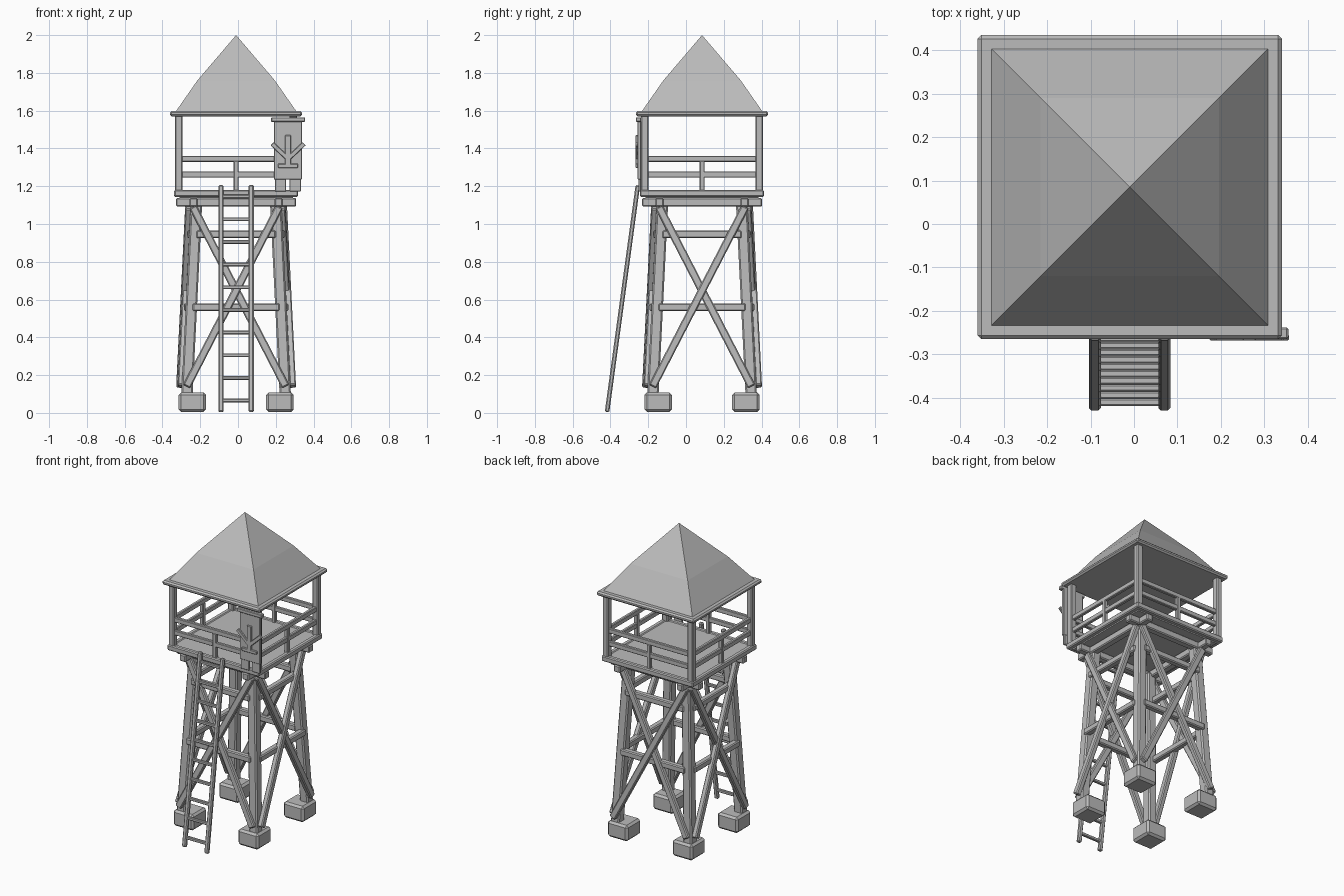
import bpy, bmesh, math
from mathutils import Vector, Matrix

cube = bpy.data.objects.get("Cube")
if cube:
    bpy.data.objects.remove(cube, do_unlink=True)

CX, CY = -0.01, 0.085          # tower axis
GREY = (0.5, 0.5, 0.5, 1.0)

mat = bpy.data.materials.new("plain grey")
mat.use_nodes = True
mat.diffuse_color = GREY
bsdf = mat.node_tree.nodes["Principled BSDF"]
bsdf.inputs["Base Color"].default_value = GREY
bsdf.inputs["Roughness"].default_value = 0.8


def add_object(name, bm, bevel=0.0):
    bmesh.ops.recalc_face_normals(bm, faces=bm.faces)
    mesh = bpy.data.meshes.new(name)
    bm.to_mesh(mesh)
    bm.free()
    mesh.materials.append(mat)
    obj = bpy.data.objects.new(name, mesh)
    bpy.context.collection.objects.link(obj)
    if bevel:
        mod = obj.modifiers.new("chamfer", 'BEVEL')
        mod.width = bevel
        mod.segments = 1
        mod.limit_method = 'ANGLE'
    return obj


def beam(name, start, end, width, depth, normal, bevel=0.006):
    """Square timber from start to end; depth is measured along normal."""
    start, end = Vector(start), Vector(end)
    along = (end - start).normalized()
    side = along.cross(Vector(normal)).normalized()
    out = side.cross(along)
    rot = Matrix((side, out, along)).transposed().to_4x4()
    size = Matrix.Diagonal((width, depth, (end - start).length, 1))
    bm = bmesh.new()
    bmesh.ops.create_cube(bm, size=1,
                          matrix=Matrix.Translation((start + end) / 2) @ rot @ size)
    return add_object(name, bm, bevel)


def box(name, low, high, bevel=0.005):
    low, high = Vector(low), Vector(high)
    bm = bmesh.new()
    bmesh.ops.create_cube(bm, size=1, matrix=Matrix.Translation((low + high) / 2)
                          @ Matrix.Diagonal((*(high - low), 1)))
    return add_object(name, bm, bevel)


def square_box(name, half, z0, z1, bevel=0.005):
    return box(name, (CX - half, CY - half, z0), (CX + half, CY + half, z1), bevel)


def leg_offset(z):
    """Distance of the leg centre line from the tower axis."""
    return 0.265 - 0.05 * z


# Parts repeated on all four sides
for i, side in enumerate(("front", "left", "back", "right")):
    turn = Matrix.Translation((CX, CY, 0)) @ Matrix.Rotation(i * math.pi / 2, 4, 'Z')
    normal = turn.to_3x3() @ Vector((0, -1, 0))

    def timber(part, a, b, width, depth, bevel=0.006):
        """a and b are (sideways, outward, height) on this side."""
        ends = [turn @ Vector((s, -o, z)) for s, o, z in (a, b)]
        return beam(f"{side}_{part}", *ends, width, depth, normal, bevel)

    # Footing, leg and corner post
    timber("footing", (0.232, 0.232, 0.005), (0.232, 0.232, 0.108), 0.145, 0.145, 0.013)
    low, top = leg_offset(0.08), leg_offset(1.12)
    timber("leg", (low, low, 0.08), (top, top, 1.12), 0.06, 0.06, 0.008)
    timber("corner_post", (0.303, 0.303, 1.15), (0.303, 0.303, 1.575), 0.04, 0.04)

    # Crossed braces on the outside of the legs
    for s, gap, part in ((1, 0.042, "outer_brace"), (-1, 0.034, "inner_brace")):
        timber(part, (-0.262 * s, leg_offset(0.14) + gap, 0.14),
               (0.228 * s, leg_offset(1.09) + gap, 1.09), 0.042, 0.034)

    # Horizontal ties
    for z, half, part in ((0.56, 0.23, "lower_tie"), (0.945, 0.21, "upper_tie")):
        out = leg_offset(z) + 0.02
        timber(part, (-half, out, z), (half, out, z), 0.04, 0.04)

    # Bearer under the platform and rim board around it
    timber("bearer", (-0.318, 0.225, 1.115), (0.318, 0.225, 1.115), 0.045, 0.045)
    timber("platform_rim", (-0.328, 0.312, 1.162), (0.328, 0.312, 1.162), 0.036, 0.032)

    # Railing
    for z, part in ((1.262, "lower_rail"), (1.345, "upper_rail")):
        timber(part, (-0.295, 0.303, z), (0.295, 0.303, z), 0.032, 0.022, 0.004)
    timber("railing_post", (0, 0.303, 1.17), (0, 0.303, 1.335), 0.026, 0.026, 0.004)

# Platform floor
square_box("platform_floor", 0.3, 1.138, 1.175, 0)

# Eave and two-pitch roof
square_box("eave", 0.35, 1.57, 1.598, 0.009)
bm = bmesh.new()
rings = []
for half, z in ((0.32, 1.595), (0.205, 1.76)):
    rings.append([bm.verts.new((CX + x * half, CY + y * half, z))
                  for x, y in ((-1, -1), (1, -1), (1, 1), (-1, 1))])
apex = bm.verts.new((CX, CY, 2.0))
bm.faces.new(rings[0])
for i in range(4):
    j = (i + 1) % 4
    bm.faces.new((rings[0][i], rings[0][j], rings[1][j], rings[1][i]))
    bm.faces.new((rings[1][i], rings[1][j], apex))
add_object("roof", bm)

# Ladder leaning on the front
foot, head = Vector((0, -0.418, 0.005)), Vector((0, -0.255, 1.205))
for x, part in ((0.07, "left"), (-0.09, "right")):
    shift = Vector((x, 0, 0))
    beam(f"ladder_{part}_rail", foot + shift, head + shift, 0.028, 0.024, (0, -1, 0))
for i in range(10):
    p = foot.lerp(head, 0.05 + 0.1 * i)
    beam(f"ladder_rung_{i + 1}", p + Vector((-0.09, 0, 0)), p + Vector((0.07, 0, 0)),
         0.02, 0.018, (0, -1, 0), 0.004)

# Hanging board on the front left corner
box("board", (0.19, -0.256, 1.235), (0.338, -0.238, 1.55), 0.003)
box("board_cap", (0.175, -0.265, 1.54), (0.355, -0.238, 1.565), 0.004)
for x, part in ((0.225, "right"), (0.303, "left")):
    box(f"board_{part}_tab", (x - 0.03, -0.252, 1.172), (x + 0.03, -0.238, 1.24), 0.003)

# Plain slats on the board
slats = {
    "upright": ((0.265, 1.31), (0.265, 1.47), 0.032),
    "foot": ((0.212, 1.308), (0.318, 1.308), 0.022),
    "right_arm": ((0.18, 1.425), (0.265, 1.345), 0.024),
    "left_arm": ((0.35, 1.425), (0.265, 1.345), 0.024),
}
for part, (a, b, width) in slats.items():
    beam(f"slat_{part}", (a[0], -0.261, a[1]), (b[0], -0.261, b[1]),
         width, 0.014, (0, -1, 0), 0.003)
